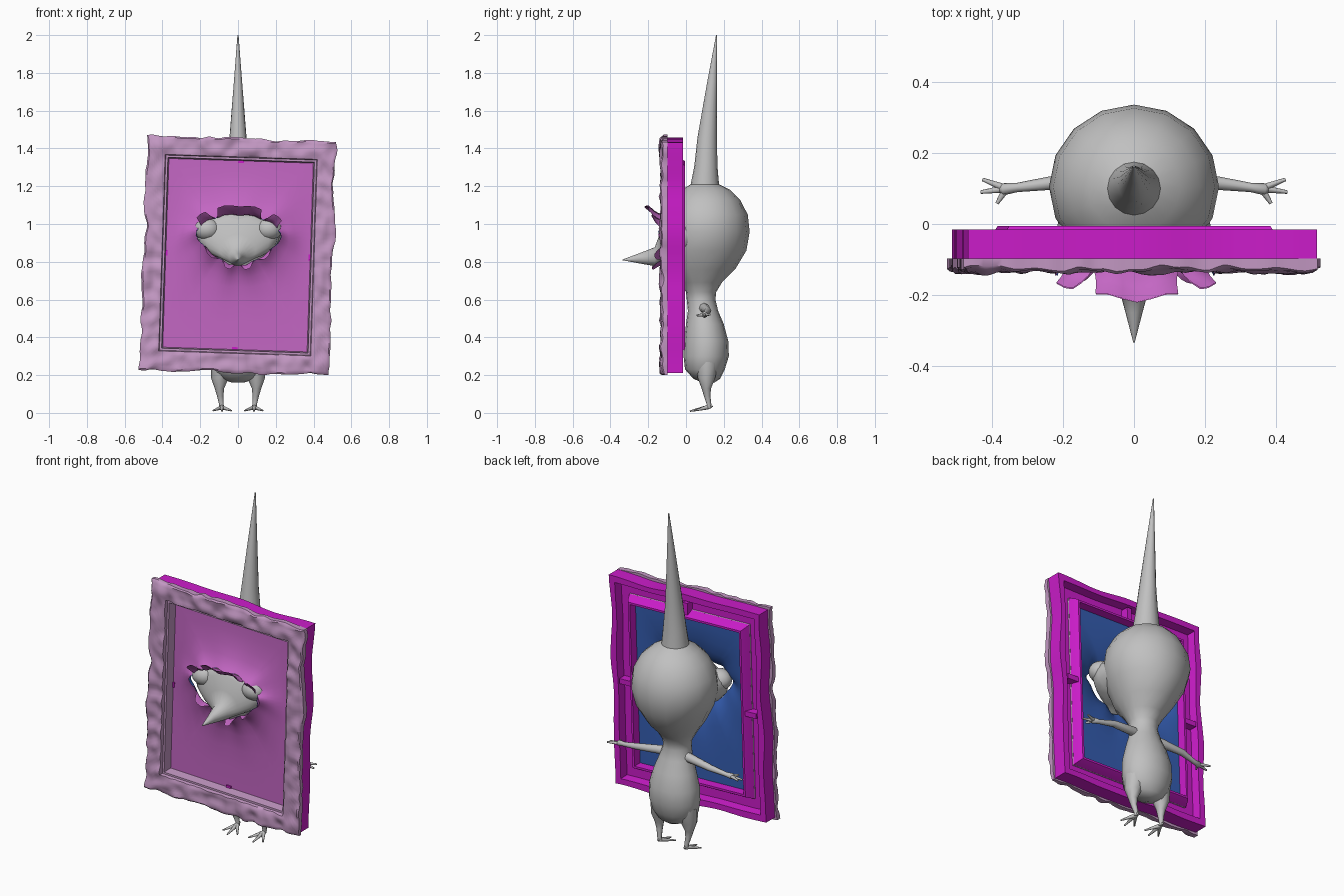
import bpy, bmesh, math
from mathutils import Vector, noise

cube = bpy.data.objects.get("Cube")
if cube:
    bpy.data.objects.remove(cube, do_unlink=True)


def material(name, rgb):
    m = bpy.data.materials.new(name)
    m.use_nodes = True
    m.diffuse_color = (*rgb, 1)
    m.node_tree.nodes["Principled BSDF"].inputs["Base Color"].default_value = (*rgb, 1)
    return m


GREY = material("body grey", (0.53, 0.53, 0.53))
MAGENTA = material("frame magenta", (0.6, 0.012, 0.59))
MAUVE = material("ornate mauve", (0.54, 0.31, 0.54))
PINK = material("canvas pink", (0.55, 0.135, 0.55))
BLUE = material("canvas back blue", (0.035, 0.11, 0.44))

TILT, MID = 0.033, 0.835   # the picture hangs slightly crooked


def finish(name, bm, mats, angle=40, hung=False, fix=True):
    if fix:
        bmesh.ops.recalc_face_normals(bm, faces=bm.faces)
    mesh = bpy.data.meshes.new(name)
    bm.to_mesh(mesh)
    bm.free()
    ob = bpy.data.objects.new(name, mesh)
    bpy.context.collection.objects.link(ob)
    for m in mats:
        mesh.materials.append(m)
    if hung:
        ob.location.z = MID
        ob.rotation_euler.y = TILT
    bpy.ops.object.select_all(action="DESELECT")
    ob.select_set(True)
    bpy.context.view_layer.objects.active = ob
    bpy.ops.object.shade_smooth_by_angle(angle=math.radians(angle))
    return ob


def grid(bm, rows, closed=False):
    """Skin rows of points with quads."""
    vs = [[bm.verts.new(p) for p in row] for row in rows]
    n = len(rows[0])
    for a, b in zip(vs, vs[1:]):
        for i in range(n if closed else n - 1):
            k = (i + 1) % n
            bm.faces.new((a[i], b[i], b[k], a[k]))
    return vs


def loft(bm, sections, sides):
    """Sections are (centre, u, v) ellipses; both ends are capped."""
    rows = []
    for c, u, v in sections:
        turns = [2 * math.pi * i / sides for i in range(sides)]
        rows.append([c + u * math.cos(t) + v * math.sin(t) for t in turns])
    vs = grid(bm, rows, True)
    bm.faces.new(vs[0])
    bm.faces.new(vs[-1])


def limb(bm, pts, side):
    """Tapered tube through (x, y, z, radius) points, x times side."""
    cs = [Vector((p[0] * side, p[1], p[2])) for p in pts]
    secs = []
    for i, c in enumerate(cs):
        d = (cs[min(i + 1, len(cs) - 1)] - cs[max(i - 1, 0)]).normalized()
        ref = Vector((0, 1, 0)) if abs(d.y) < 0.7 else Vector((0, 0, 1))
        u = d.cross(ref).normalized()
        secs.append((c, u * pts[i][3], d.cross(u) * pts[i][3]))
    loft(bm, secs, 8)


# Body, head and tall spike: (z, centre y, half width, half depth)
outline = [
    (.16, .12, .03, .03), (.18, .11, .09, .07), (.23, .1, .135, .105),
    (.3, .107, .148, .12), (.38, .107, .145, .117), (.47, .1, .12, .1),
    (.54, .09, .095, .08), (.6, .08, .078, .076), (.64, .08, .082, .08),
    (.69, .08, .11, .11), (.76, .085, .155, .175), (.86, .1, .21, .22),
    (.96, .105, .24, .232), (1.05, .105, .228, .222), (1.13, .105, .185, .18),
    (1.18, .105, .13, .13), (1.21, .1, .075, .075), (1.3, .105, .065, .062),
    (1.46, .112, .045, .051), (1.75, .138, .022, .026), (2, .162, .003, .003)]
bm = bmesh.new()
loft(bm, [(Vector((0, y, z)), Vector((rx, 0, 0)), Vector((0, ry, 0)))
          for z, y, rx, ry in outline], 16)
finish("body_and_spike", bm, [GREY])

# Muzzle and beak: (y, centre z, half width, half height)
beak = [(.03, .945, .21, .13), (-.04, .94, .222, .132), (-.095, .935, .21, .13),
        (-.122, .91, .165, .11), (-.14, .865, .095, .08), (-.165, .827, .047, .05),
        (-.25, .818, .024, .026), (-.335, .81, .002, .002)]
bm = bmesh.new()
loft(bm, [(Vector((0, y, z)), Vector((rx, 0, 0)), Vector((0, 0, rz)))
          for y, z, rx, rz in beak], 20)
finish("muzzle_and_beak", bm, [GREY], 60)

# Paired eyes, arms and legs
arm = [(.05, .09, .555, .03), (.11, .102, .553, .025), (.24, .115, .54, .019),
       (.33, .103, .524, .013), (.37, .098, .52, .017), (.38, .098, .52, .008)]
finger_tips = [(.428, .126, .52, .005), (.433, .09, .512, .005), (.387, .058, .516, .005)]
leg = [(.085, .11, .26, .06), (.098, .108, .18, .045), (.098, .108, .13, .025),
       (.094, .112, .09, .017), (.088, .122, .045, .012), (.086, .12, .025, .013)]
toe_tips = [(.035, .045, .012, .004), (.084, .02, .009, .004),
            (.132, .045, .012, .004), (.086, .142, .036, .004)]
for side, label in ((1, "left"), (-1, "right")):
    bm = bmesh.new()
    limb(bm, arm, side)
    for tip in finger_tips:
        limb(bm, [(.36, .1, .52, .011), tip], side)
    finish(label + "_arm", bm, [GREY], 60)
    bm = bmesh.new()
    limb(bm, leg, side)
    for tip in toe_tips:
        limb(bm, [(.086, .115, .03, .012), tip], side)
    finish(label + "_leg", bm, [GREY], 60)
    bm = bmesh.new()
    bmesh.ops.create_uvsphere(bm, u_segments=16, v_segments=10, radius=.06)
    bmesh.ops.scale(bm, verts=bm.verts, vec=(1.2, 1.1, 1))
    bmesh.ops.translate(bm, verts=bm.verts, vec=(.163 * side, -.078, .972))
    finish(label + "_eye", bm, [GREY], 60)


# Picture frame rings: a closed profile of (inset, y) swept round a rectangle
def frame_ring(name, w, h, profile, mat, wave=0.0, rough=0.0, bump=0.0, angle=40):
    n = 56
    path = []
    for i in range(n):
        s = 2 * i / n - 1
        path += [(0, i, s, -1), (1, i, 1, s), (2, i, -s, 1), (3, i, -1, -s)]
    path.sort()
    rows = []
    for _, _, sx, sz in path:
        row = []
        for inset, y in profile:
            x, z = sx * (w / 2 - inset), sz * (h / 2 - inset)
            edge = max(0, 1 - inset / .06)
            here = Vector((sx * w / 2, .3, sz * h / 2))
            push = edge * (wave * noise.noise(here * 4) + rough * noise.noise(here * 17))
            if abs(sx) == 1:
                x += sx * push
            if abs(sz) == 1:
                z += sz * push
            if bump and y < -.125 and inset < .1:
                y += bump * noise.noise(Vector((x, .7, z)) * 17)
            row.append((x, y, z))
        rows.append(row)
    bm = bmesh.new()
    rows.append(rows[0])
    grid(bm, rows, True)
    bmesh.ops.remove_doubles(bm, verts=bm.verts, dist=1e-5)
    finish(name, bm, [mat], angle, True)


carved = [(0, -.097), (0, -.126)] + [(.008 + .011 * i, -.133) for i in range(8)]
carved += [(.097, -.13), (.101, -.113), (.112, -.113), (.118, -.058), (.108, -.058),
           (.1, -.097)]
frame_ring("ornate_front_frame", 1.0, 1.235, carved, MAUVE, .011, .011, .017)
frame_ring("back_frame", .98, 1.215, [(0, -.097), (0, -.015), (.034, -.015), (.04, -.065),
                                      (.1, -.065), (.1, -.096)], MAGENTA, .014)
frame_ring("stretcher_rail", .75, .985, [(-.018, -.056), (0, -.015), (.006, -.006),
                                         (.018, -.006), (.02, -.056)], MAGENTA, angle=20)

# Small clips bridging the groove at the middle of each side
for i, (x, z) in enumerate(((.41, 0), (-.41, 0), (0, .525), (0, -.525))):
    bm = bmesh.new()
    bmesh.ops.create_cube(bm, size=1)
    for v in bm.verts:
        wide, tall = (.075, .03) if x else (.03, .075)
        v.co = Vector((x + v.co.x * wide, -.042 + v.co.y * .05, z + v.co.z * tall))
    finish("clip_%d" % (i + 1), bm, [MAGENTA], 20, True)

# Torn canvas: pink front, blue back, pulled forward round the hole
HW, HH, HOLE_Z = .39, .508, .1


def hole(t):
    c, s = math.cos(t), math.sin(t)
    return Vector((.226 * c * (1 - .32 * max(0, -s)), 0,
                   HOLE_Z + (.118 if s > 0 else .155) * s + .005 * math.sin(11 * t)))


def rim(t):
    c, s = math.cos(t), math.sin(t)
    k = min(HW / max(abs(c), 1e-6), HH / max(abs(s), 1e-6))
    return Vector((k * c, 0, k * s))


def sheet(t, f):
    a, b = hole(t), rim(t)
    p = a.lerp(b, f)
    pull = math.exp(-(p - a).length / .07) if f < .7 else 0
    p.y = -.06 - .066 * pull * (1 + .12 * math.sin(9 * t))
    return p


def flap(bm, a0, a1, reach, curl, tip):
    """Torn tongue between two angles, bent forward and curled outward."""
    rows = []
    for f in (1, .66, .33, 0):
        row = []
        for i in range(7):
            s = (i / 3 - 1) * (1 - f * (1 - tip))
            t = math.radians((a0 + a1) / 2 + s * (a1 - a0) / 2)
            p = sheet(t, 0)
            p += Vector((math.cos(t), 0, math.sin(t))) * curl * f * f
            p.y -= reach * f * (1 - .15 * abs(s))
            row.append(p)
        rows.append(row)
    grid(bm, rows)


def cloth(name, bm, mats):
    shell = finish(name, bm, mats, 50, True, False).modifiers.new("thickness", "SOLIDIFY")
    shell.thickness = .004
    shell.offset = -1
    shell.use_rim = False
    shell.material_offset = len(mats) - 1


corner = math.atan2(HH, HW)
turns = [2 * math.pi * i / 72 for i in range(72)]
turns = sorted(turns + [corner, math.pi - corner, math.pi + corner, 2 * math.pi - corner])
bm = bmesh.new()
grid(bm, [[sheet(t, f) for t in turns] for f in (0, .06, .14, .25, .45, .7, 1)], True)
for a0 in (165, 345):
    flap(bm, a0, a0 + 30, .016, 0, .4)
cloth("torn_canvas", bm, [PINK, BLUE])

# Pink flaps: (start angle, end angle, reach forward, outward curl, tip width)
bm = bmesh.new()
for shape in [(58, 122, .085, .045, .8), (26, 56, .05, .045, .5), (124, 154, .05, .045, .5),
              (202, 235, .035, .012, .35), (237, 268, .045, .02, .3),
              (272, 303, .045, .02, .35), (305, 338, .035, .012, .3)]:
    flap(bm, *shape)
cloth("torn_flaps", bm, [PINK])
